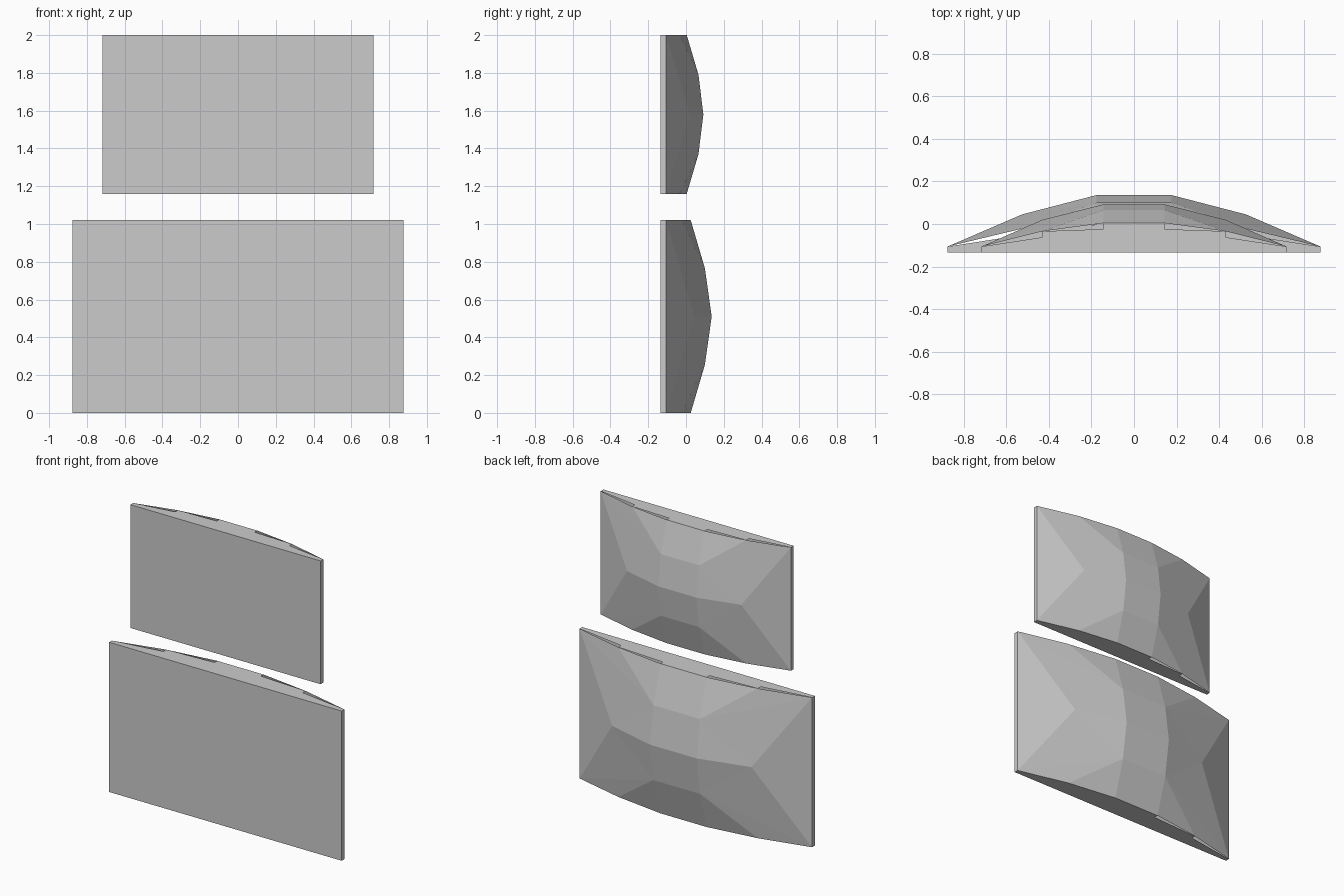
import bpy, bmesh

if "Cube" in bpy.data.objects:
    bpy.data.objects.remove(bpy.data.objects["Cube"])

FRONT, RIM = -0.135, -0.106


def panel(name, w, z0, z1, edge, ridge, row_y, gap):
    """Flat-fronted panel with a faceted bulging back.
    edge/ridge: back depth at outer and inner columns; gap: cap slot depths."""
    bm = bmesh.new()
    zm, a, b = (z0 + z1) / 2, w * 0.6, w * 0.2

    def face(*pts):
        bm.faces.new([bm.verts.new(p) for p in pts])

    # flat front
    face((-w, FRONT, z0), (w, FRONT, z0), (w, FRONT, z1), (-w, FRONT, z1))
    for s in (-1, 1):
        # side rim and end facet
        face((s*w, FRONT, z0), (s*w, RIM, z0), (s*w, RIM, z1), (s*w, FRONT, z1))
        m1, m2 = (s*a, ridge[0], zm), (s*b, ridge[1], zm)
        face((s*w, RIM, z0), (s*w, RIM, z1), m1)
        for z in (z0, z1):
            c, e1, e2 = (s*w, RIM, z), (s*a, edge[0], z), (s*b, edge[1], z)
            r = (s*b, row_y, (z + zm) / 2)
            # bulged back facets
            for tri in ((c, m1, r), (r, m1, m2), (c, r, e1), (e1, r, e2)):
                face(*tri)
            # caps, with the narrow slots left open along the back edge
            g = (0, 0) if (z == z0 and s == 1) else gap
            face((s*w, FRONT, z), c, (s*a, edge[0] - g[0], z), (s*a, FRONT, z))
            face((s*a, FRONT, z), e1, (s*b, edge[1] - g[1], z), (s*b, FRONT, z))
    # centre strip and centre caps
    cols = [(edge[1], z0), (row_y, (z0 + zm) / 2), (ridge[1], zm),
            (row_y, (z1 + zm) / 2), (edge[1], z1)]
    for (y, z), (y2, z2) in zip(cols, cols[1:]):
        face((-b, y, z), (b, y, z), (b, y2, z2), (-b, y2, z2))
    for z in (z0, z1):
        face((-b, FRONT, z), (b, FRONT, z), (b, edge[1], z), (-b, edge[1], z))

    bmesh.ops.remove_doubles(bm, verts=bm.verts, dist=0.0005)
    bmesh.ops.recalc_face_normals(bm, faces=bm.faces)
    me = bpy.data.meshes.new(name)
    bm.to_mesh(me)
    bm.free()
    ob = bpy.data.objects.new(name, me)
    bpy.context.collection.objects.link(ob)


panel("lower_panel", 0.876, 0.0, 1.02, (-0.022, 0.025), (0.045, 0.136), 0.1, (0.03, 0.028))
panel("upper_panel", 0.717, 1.16, 2.0, (-0.034, 0.004), (0.02, 0.092), 0.066, (0.028, 0.028))
